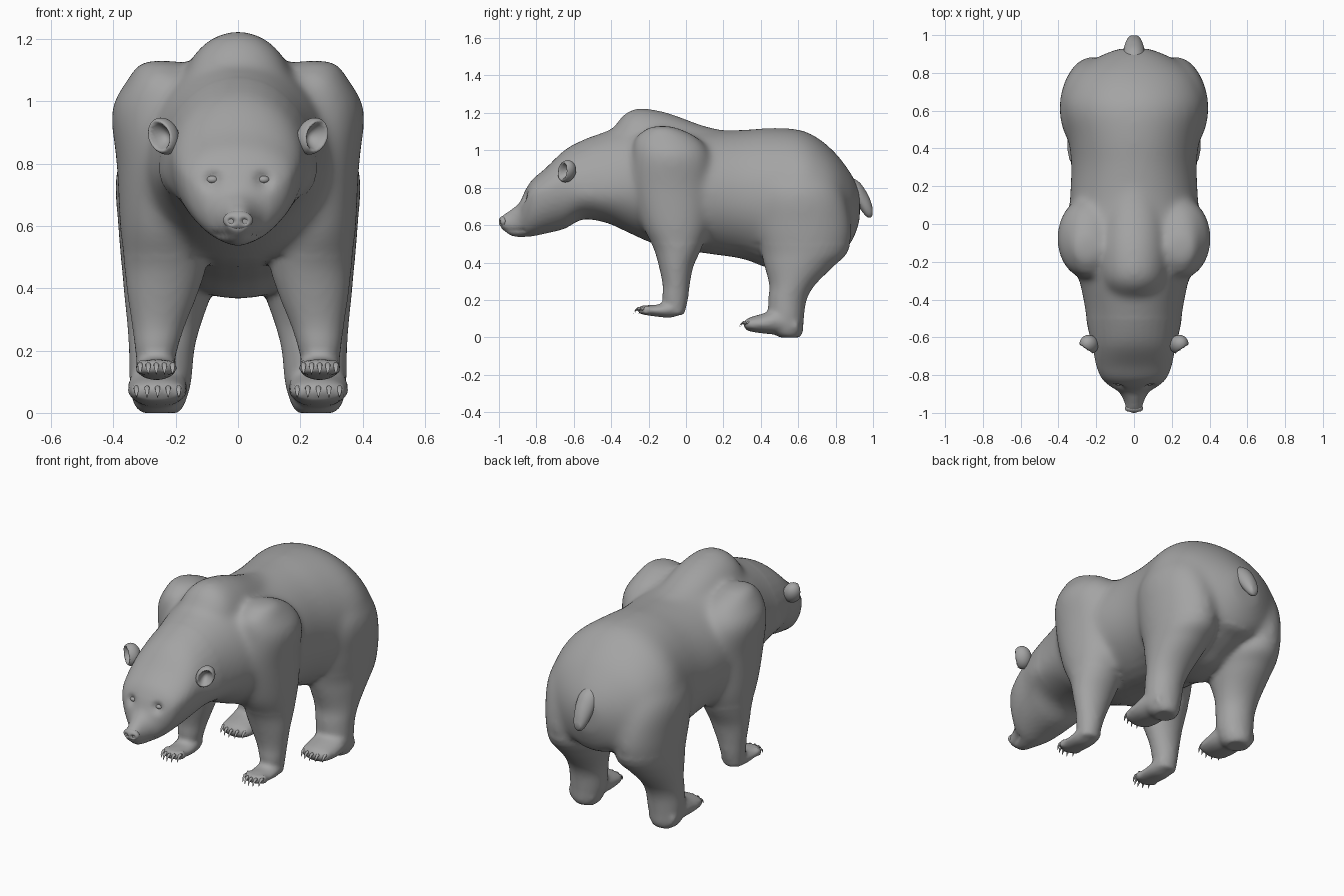
import bpy, bmesh, math
from mathutils import Vector, Matrix
from mathutils.bvhtree import BVHTree

cube = bpy.data.objects.get("Cube")
if cube:
    bpy.data.objects.remove(cube)

grey = bpy.data.materials.new("fur grey")
grey.use_nodes = True
FUR = (0.37, 0.37, 0.37, 1)
grey.diffuse_color = FUR
grey.node_tree.nodes["Principled BSDF"].inputs["Base Color"].default_value = FUR
SIDES = 36


def finish(name, bm):
    """Turn a bmesh into a smooth shaded grey object."""
    bmesh.ops.recalc_face_normals(bm, faces=bm.faces)
    mesh = bpy.data.meshes.new(name)
    bm.to_mesh(mesh)
    bm.free()
    mesh.materials.append(grey)
    mesh.shade_smooth()
    obj = bpy.data.objects.new(name, mesh)
    bpy.context.collection.objects.link(obj)
    return obj


def refine(rows, steps=5):
    """Smoothly interpolate between section rows."""
    out = []
    for i in range(len(rows) - 1):
        a, b, c, d = (rows[max(0, min(len(rows) - 1, i + k))] for k in (-1, 0, 1, 2))
        for s in range(steps):
            t = s / steps
            out.append([q + t / 2 * (r - p + t * (2*p - 5*q + 4*r - u + t * (3*q - p - 3*r + u)))
                        for p, q, r, u in zip(a, b, c, d)])
    return out + [list(rows[-1])]


def loft(bm, rings):
    loops = [[bm.verts.new(p) for p in ring] for ring in rings]
    for a, b in zip(loops, loops[1:]):
        for i in range(SIDES):
            j = (i + 1) % SIDES
            bm.faces.new((a[i], a[j], b[j], b[i]))
    bm.faces.new(loops[0])
    bm.faces.new(loops[-1])


def angles():
    return [math.tau * i / SIDES for i in range(SIDES)]


def upright_ring(x, y, top, bottom, half, wide):
    """Egg section across y, widest at the height called wide."""
    return [(x + half * math.cos(a), y,
             wide + math.sin(a) * (top - wide if math.sin(a) > 0 else wide - bottom))
            for a in angles()]


def flat_ring(x, z, inner, outer, front, back):
    return [(x * ((inner + outer) / 2 + (outer - inner) / 2 * math.cos(a)),
             (front + back) / 2 + (back - front) / 2 * math.sin(a), z) for a in angles()]


def ball(bm, centre, size, segments=20):
    m = Matrix.Translation(centre) @ Matrix.Diagonal((*size, 1))
    return bmesh.ops.create_uvsphere(bm, u_segments=segments, v_segments=segments // 2 + 2,
                                     radius=1, matrix=m)["verts"]


# Torso, neck and head: y, top, bottom, half width, widest height
torso = [(-.99, .645, .585, .042, .615), (-.94, .68, .545, .052, .61), (-.89, .72, .535, .08, .64),
         (-.86, .785, .537, .125, .7), (-.82, .845, .54, .17, .75), (-.75, .905, .555, .2, .78),
         (-.65, 1, .58, .22, .8), (-.55, 1.055, .63, .245, .78), (-.42, 1.105, .61, .265, .78),
         (-.3, 1.14, .555, .29, .8), (-.13, 1.15, .485, .33, .8), (.1, 1.11, .45, .34, .78),
         (.3, 1.11, .42, .333, .75), (.45, 1.12, .37, .348, .75), (.6, 1.112, .375, .382, .75),
         (.7, 1.07, .415, .367, .74), (.8, .985, .46, .315, .72), (.88, .88, .5, .2, .7),
         (.93, .785, .62, .08, .7)]
hump = [(-.41, 1.09, .9, .1, 1), (-.3, 1.215, .9, .17, 1.02), (-.13, 1.21, .9, .18, 1.02),
        (.1, 1.13, .9, .15, 1), (.25, 1.1, .9, .1, 1)]
# Legs: z, inner x, outer x, front y, back y
front_leg = [(1.13, .18, .315, -.19, -.07), (1.07, .13, .355, -.27, .06), (.97, .1, .406, -.285, .13),
             (.8, .1, .39, -.285, .14), (.6, .1, .38, -.235, .125), (.48, .1, .366, -.175, .085),
             (.38, .13, .355, -.145, .04), (.28, .17, .34, -.125, .02),
             (.2, .195, .33, -.125, .01), (.12, .21, .32, -.1, -.01)]
hind_leg = [(1, .1, .26, .5, .7), (.8, .08, .385, .38, .83), (.6, .06, .385, .37, .885),
            (.46, .06, .372, .4, .866), (.38, .085, .365, .42, .79), (.28, .12, .355, .445, .69),
            (.2, .14, .35, .44, .645), (.1, .15, .348, .44, .63), (.03, .17, .335, .46, .625),
            (0, .19, .31, .5, .61)]
# Paws: y, top, bottom, half width
front_paw = [(-.02, .2, .125, .055), (-.08, .195, .105, .065), (-.15, .175, .11, .066),
             (-.21, .172, .118, .062), (-.24, .16, .125, .05)]
hind_paw = [(.6, .12, .0, .08), (.5, .16, .012, .092), (.42, .13, .02, .096),
            (.35, .11, .03, .09), (.32, .095, .04, .075)]
PAWS = (("front", front_paw, .262, .026, -.235, .146), ("hind", hind_paw, .258, .034, .33, .072))

flesh = bmesh.new()
for trunk_part in (torso, hump):
    loft(flesh, [upright_ring(0, *r) for r in refine(trunk_part)])
for side in (-1, 1):
    for leg in (front_leg, hind_leg):
        loft(flesh, [flat_ring(side, *r) for r in refine(leg)])
    for _, paw, x, gap, y, z in PAWS:
        loft(flesh, [upright_ring(side * x, *r, (r[1] + r[2]) / 2) for r in refine(paw)])
        for k in range(-2, 3):
            ball(flesh, (side * x + k * gap, y + .006 * k * k, z), (gap * .6, .028, .026))

# Fuse the flesh into one skin
body = finish("body", flesh)
remesh = body.modifiers.new("fuse", "REMESH")
remesh.mode = "VOXEL"
remesh.voxel_size = .013
soften = body.modifiers.new("soften", "SMOOTH")
soften.iterations = 4
skin = bpy.data.meshes.new_from_object(
    body.evaluated_get(bpy.context.evaluated_depsgraph_get()))
body.modifiers.clear()
body.data = skin
if not skin.materials:
    skin.materials.append(grey)

# Blend shoulders, hump and thighs into the trunk
bm = bmesh.new()
bm.from_mesh(skin)
trunk = [v for v in bm.verts if v.co.y > -.5 and v.co.z > .5]
for _ in range(20):
    bmesh.ops.smooth_vert(bm, verts=trunk, factor=.5,
                          use_axis_x=True, use_axis_y=True, use_axis_z=True)
bm.to_mesh(skin)
bm.free()

# Eye sockets and mouth crease
tree = BVHTree.FromPolygons([v.co for v in skin.vertices], [p.vertices for p in skin.polygons])
eyes = [tree.ray_cast(Vector((s * .082, -2, .748)), Vector((0, 1, 0)))[0] for s in (-1, 1)]
for v in skin.vertices:
    for eye in eyes:
        v.co.y += .024 * math.exp(-((v.co - eye).length / .026) ** 2)
    if v.co.y < -.86 and abs(v.co.x) > .01:
        v.co.x *= 1 - .12 * math.exp(-((v.co.z - .572) / .009) ** 2)
skin.shade_smooth()

for side, eye in zip(("right", "left"), eyes):
    bm = bmesh.new()
    ball(bm, eye + Vector((0, .027, 0)), (.02, .017, .013))
    finish(side + "_eye", bm)

# Nose pad with two nostrils
bm = bmesh.new()
for v in ball(bm, (0, -.976, .618), (.048, .025, .031), 40):
    for s in (-1, 1):
        hole = math.hypot(v.co.x - s * .021, v.co.z - .615)
        if v.co.y < -.976:
            v.co.y += .018 * math.exp(-(hole / .009) ** 2)
finish("nose", bm)

# Cupped ears, leaning outwards
for name, side in (("right", -1), ("left", 1)):
    bm = bmesh.new()
    verts = ball(bm, (0, 0, 0), (1, 1, 1), 32)
    for v in verts:
        r = math.hypot(v.co.x, v.co.z)
        if v.co.y < 0:
            v.co.y += 1.4 * max(0, 1 - (r / .8) ** 2)
    place = (Matrix.Translation((side * .238, -.638, .888))
             @ Matrix.Rotation(side * .6, 4, "Z") @ Matrix.Rotation(side * .5, 4, "Y")
             @ Matrix.Diagonal((.048, .05, .062, 1)))
    bmesh.ops.transform(bm, matrix=place, verts=verts)
    finish(name + "_ear", bm)

# Tail hanging off the rump
bm = bmesh.new()
tail = [(.85, .87, .78, .058), (.92, .835, .7, .055), (.96, .785, .65, .045),
        (.985, .735, .64, .032), (.998, .69, .655, .018)]
loft(bm, [upright_ring(0, *r, (r[1] + r[2]) / 2) for r in refine(tail)])
finish("tail", bm)

# Claws, five curved points on each paw
for name, paw, x, gap, y, z in PAWS:
    for label, side in (("right", -1), ("left", 1)):
        bm = bmesh.new()
        for k in range(-2, 3):
            root = Vector((side * x + k * gap, y + .006 * k * k - .012, z + .006))
            path = [(0, 0, .009), (-.016, .002, .008), (-.028, -.01, .006), (-.034, -.028, .001)]
            loft(bm, [[root + Vector((r * math.cos(a), dy + r * .5 * math.sin(a),
                                      dz + r * math.sin(a))) for a in angles()]
                      for dy, dz, r in path])
        finish(f"{label}_{name}_claws", bm)
